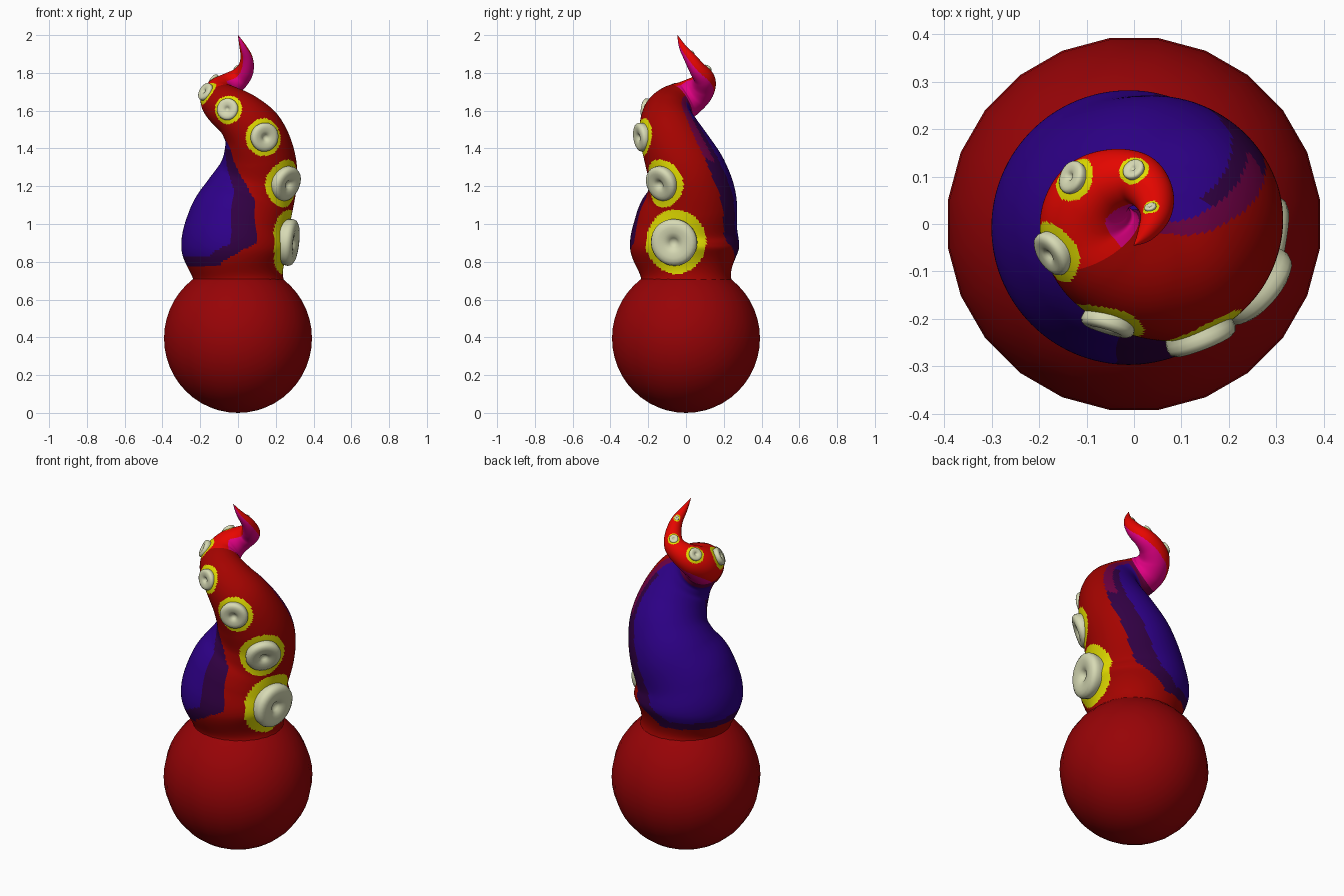
import bpy, bmesh, math
from mathutils import Vector

cube = bpy.data.objects.get("Cube")
if cube:
    bpy.data.objects.remove(cube, do_unlink=True)


def material(name, r, g, b):
    m = bpy.data.materials.new(name)
    m.use_nodes = True
    m.diffuse_color = (r, g, b, 1)
    m.node_tree.nodes["Principled BSDF"].inputs["Base Color"].default_value = (r, g, b, 1)
    return m


base_red = material("base red", 0.31, 0.001, 0.002)
cream = material("sucker cream", 0.68, 0.70, 0.46)
skin = [
    material("deep red", 0.37, 0.001, 0.0),
    material("bright red", 0.86, 0.002, 0.0),
    material("violet", 0.027, 0.0, 0.25),
    material("dark violet", 0.03, 0.0, 0.055),
    material("magenta", 0.76, 0.0, 0.23),
    material("dark magenta", 0.15, 0.0, 0.055),
    material("yellow", 0.76, 0.72, 0.0),
]
DEEP_RED, BRIGHT_RED, VIOLET, DARK_VIOLET, MAGENTA, DARK_MAGENTA, YELLOW = range(7)


def finish(bm, name, mats):
    bmesh.ops.recalc_face_normals(bm, faces=bm.faces)
    mesh = bpy.data.meshes.new(name)
    for f in bm.faces:
        f.smooth = True
    bm.to_mesh(mesh)
    bm.free()
    for m in mats:
        mesh.materials.append(m)
    ob = bpy.data.objects.new(name, mesh)
    bpy.context.collection.objects.link(ob)
    return ob


# Ball at the base
bm = bmesh.new()
bmesh.ops.create_uvsphere(bm, u_segments=24, v_segments=24, radius=0.395)
bmesh.ops.translate(bm, verts=bm.verts, vec=(0, 0, 0.395))
ball = finish(bm, "base_ball", [base_red])
ball.rotation_euler.z = math.radians(7.5)

# Tentacle centre line: x, y, z, radius
path = [
    (0, 0, 0.61, 0.3), (0, 0, 0.715, 0.238), (-0.012, -0.008, 0.87, 0.288),
    (0.008, 0.004, 1.01, 0.27), (0.063, 0.027, 1.14, 0.24),
    (0.107, 0.004, 1.27, 0.21), (0.108, -0.048, 1.39, 0.184),
    (0.074, -0.09, 1.495, 0.16), (0.004, -0.097, 1.575, 0.133),
    (-0.067, -0.06, 1.625, 0.115), (-0.1, 0.005, 1.662, 0.099),
    (-0.085, 0.062, 1.702, 0.084), (-0.04, 0.092, 1.738, 0.067),
    (0.01, 0.093, 1.775, 0.055), (0.04, 0.06, 1.82, 0.044),
    (0.045, 0.02, 1.88, 0.032), (0.025, -0.02, 1.94, 0.018),
    (0, -0.045, 2.0, 0.001),
]
path = [Vector(p) for p in path]
STEPS, SIDES = 20, 128


def spline(t):
    i = min(int(t), len(path) - 2)
    u = t - i
    a, b, c, d = (path[max(0, min(len(path) - 1, i + k))] for k in (-1, 0, 1, 2))
    return 0.5 * (2 * b + (c - a) * u + (2 * a - 5 * b + 4 * c - d) * u ** 2
                  + (3 * b - a - 3 * c + d) * u ** 3)


count = (len(path) - 1) * STEPS + 1
samples = [spline(i / STEPS) for i in range(count)]
centres = [s.to_3d() for s in samples]
radii = [max(s.w, 0.001) for s in samples]
REACH = STEPS // 2
tangents = [(centres[min(i + REACH, count - 1)] - centres[max(i - REACH, 0)]).normalized()
            for i in range(count)]

# Suckers: position, radius, radius of the yellow patch
suckers = [
    ((0.26, -0.06, 0.905), 0.125, 0.172),
    ((0.26, -0.135, 1.215), 0.096, 0.128),
    ((0.14, -0.235, 1.46), 0.077, 0.101),
    ((-0.05, -0.2, 1.605), 0.058, 0.079),
    ((-0.172, -0.06, 1.7), 0.05, 0.069),
    ((-0.145, 0.105, 1.775), 0.036, 0.05),
    ((-0.005, 0.12, 1.83), 0.024, 0.033),
    ((0.035, 0.035, 1.905), 0.013, 0.019),
]


def flatten(v, i):
    return (v - tangents[i] * v.dot(tangents[i])).normalized()


anchors = []
for pos, size, patch in suckers:
    p = Vector(pos)
    near = min(range(count), key=lambda k: (p - centres[k]).length - 0.5 * radii[k])
    window = range(max(0, near - STEPS), min(count, near + STEPS))
    i = min(window, key=lambda k: abs((p - centres[k]).dot(tangents[k])))
    d = flatten(p - centres[i], i)
    anchors.append((i, d, centres[i] + d * radii[i], size, patch))


def facing(i):
    """Direction of the sucker row at ring i."""
    if i <= anchors[0][0]:
        return flatten(anchors[0][1], i)
    for a, b in zip(anchors, anchors[1:]):
        if a[0] <= i < b[0]:
            return flatten(a[1].lerp(b[1], (i - a[0]) / (b[0] - a[0])), i)
    return flatten(anchors[-1][1], i)


def ramp(x, low, high):
    return max(0, min(1, (x - low) / (high - low)))


def skin_colour(i, angle, point, upward):
    """Bands by angle from the sucker row; positive angles lie on the upper side."""
    t, phi = i / STEPS, abs(angle)
    if any((point - a[2]).length < a[4] for a in anchors):
        return YELLOW
    if t > 9.4:
        return BRIGHT_RED if phi < 88 + 10 * max(0, t - 11) else MAGENTA
    if angle > 0:
        edge = 62 + 16 * ramp(t, 2, 5) + 50 * ramp(t, 5, 8)
    else:
        edge = 57 + 22 * ramp(t, 4, 6.2)
    edge += 40 * (1 - ramp(point.z, 0.79, 0.9))
    if phi < edge or point.z < 0.78:
        return DEEP_RED
    if t > 8.5:
        return DARK_MAGENTA
    if upward > 0.2 and point.z > 1.2 and phi < edge + 16:
        return DARK_MAGENTA
    if phi < edge + 27 and t < 6.8 or point.z < 0.825:
        return DARK_VIOLET
    return VIOLET


# Tentacle skin swept along the centre line
bm = bmesh.new()
rings = []
for i in range(count):
    u = facing(i)
    v = tangents[i].cross(u)
    ring = []
    for k in range(SIDES):
        a = 2 * math.pi * k / SIDES
        ring.append(bm.verts.new(centres[i] + (u * math.cos(a) + v * math.sin(a)) * radii[i]))
    rings.append(ring)
for i in range(count - 1):
    for k in range(SIDES):
        n = (k + 1) % SIDES
        f = bm.faces.new((rings[i][k], rings[i][n], rings[i + 1][n], rings[i + 1][k]))
        a = (k + 0.5) * 360 / SIDES
        point = f.calc_center_median()
        f.material_index = skin_colour(i, a if a < 180 else a - 360, point,
                                       (point.z - centres[i].z) / radii[i])
bm.faces.new(rings[-1]).material_index = BRIGHT_RED
bm.faces.new(rings[0][::-1])
finish(bm, "tentacle", skin)

# Lathed suckers with a dimple in the middle
profile = [(0.9, -0.4), (0.98, -0.1), (1, 0.06), (0.95, 0.19), (0.82, 0.27), (0.65, 0.29),
           (0.45, 0.26), (0.28, 0.21), (0.2, 0.12), (0.1, 0.05), (0, 0.04)]
for n, (i, d, spot, size, patch) in enumerate(anchors):
    bm = bmesh.new()
    verts = [bm.verts.new((r, 0, h)) for r, h in profile]
    edges = [bm.edges.new(pair) for pair in zip(verts, verts[1:])]
    bmesh.ops.spin(bm, geom=verts + edges, axis=(0, 0, 1), cent=(0, 0, 0),
                   angle=2 * math.pi, steps=28)
    bmesh.ops.remove_doubles(bm, verts=bm.verts, dist=0.001)
    ob = finish(bm, f"sucker_{n + 1}", [cream])
    ob.location = spot
    ob.rotation_euler = d.to_track_quat("Z", "Y").to_euler()
    ob.scale = (size, size, size)
